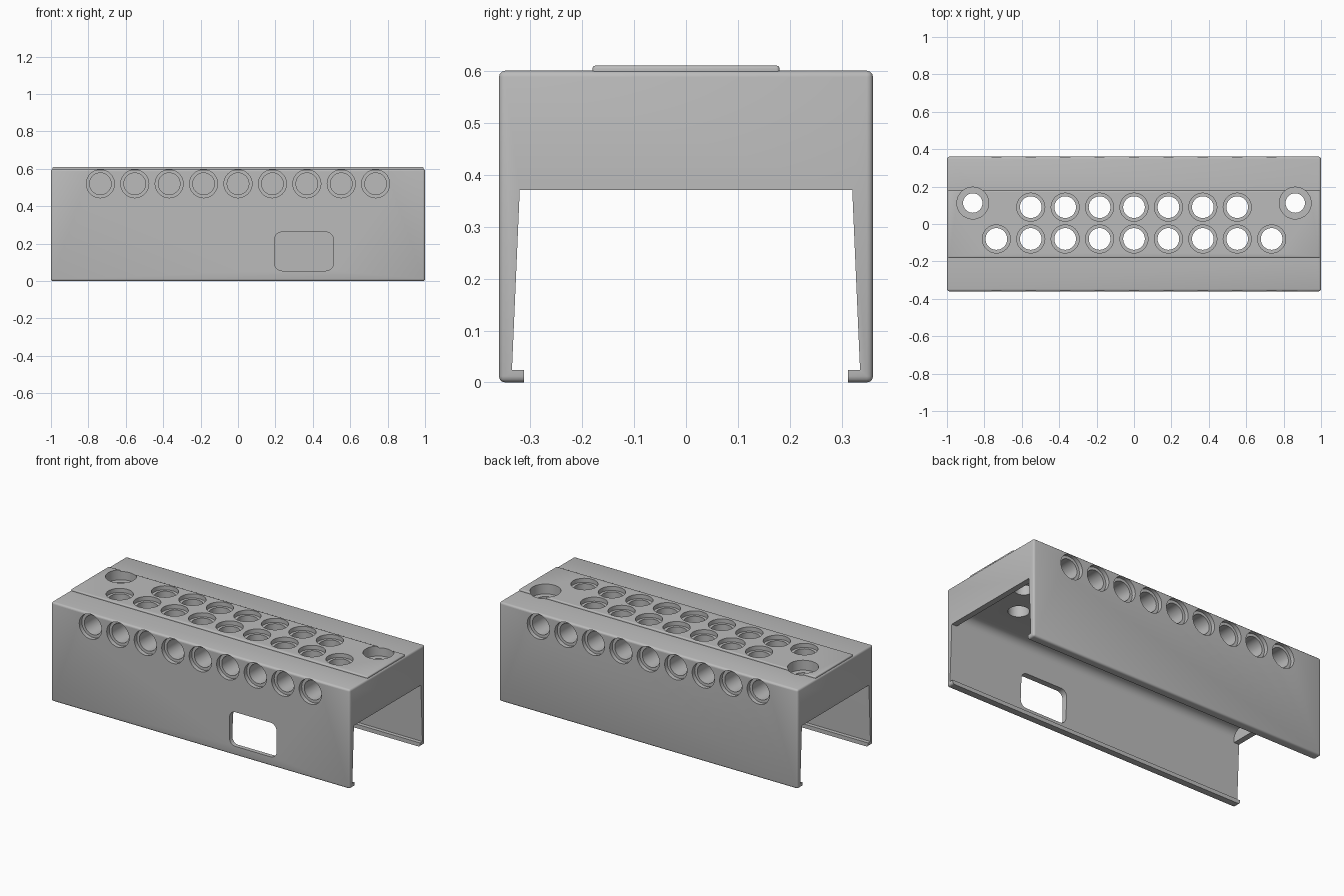
import bpy, bmesh, math
from mathutils import Matrix, Vector

cube = bpy.data.objects.get("Cube")
if cube:
    bpy.data.objects.remove(cube, do_unlink=True)

grey = bpy.data.materials.new("plain_grey")
grey.use_nodes = True
colour = (0.5, 0.5, 0.5, 1)
grey.diffuse_color = colour
grey.node_tree.nodes["Principled BSDF"].inputs["Base Color"].default_value = colour


def make(name, bm):
    bmesh.ops.recalc_face_normals(bm, faces=bm.faces)
    mesh = bpy.data.meshes.new(name)
    bm.to_mesh(mesh)
    bm.free()
    ob = bpy.data.objects.new(name, mesh)
    bpy.context.collection.objects.link(ob)
    mesh.materials.append(grey)
    return ob


def prism(name, points, direction):
    """Close a planar outline and extrude it along a direction."""
    bm = bmesh.new()
    face = bm.faces.new([bm.verts.new(p) for p in points])
    ext = bmesh.ops.extrude_face_region(bm, geom=[face])
    moved = [v for v in ext["geom"] if isinstance(v, bmesh.types.BMVert)]
    bmesh.ops.translate(bm, verts=moved, vec=direction)
    return make(name, bm)


def channel(name, half, length):
    """Mirror a half profile in y/z and run it along x."""
    loop = half + [(-y, z) for y, z in reversed(half)]
    return prism(name, [(-length, y, z) for y, z in loop], (2 * length, 0, 0))


def box(name, size, centre, bevel):
    bm = bmesh.new()
    bmesh.ops.create_cube(bm, size=1)
    bmesh.ops.scale(bm, vec=size, verts=bm.verts)
    bmesh.ops.translate(bm, vec=centre, verts=bm.verts)
    bmesh.ops.bevel(bm, geom=bm.edges[:], offset=bevel, segments=3,
                    profile=0.5, affect='EDGES')
    return make(name, bm)


def arc(cx, cz, r, start, steps=8):
    return [(cx + r * math.cos(a), cz + r * math.sin(a))
            for a in (start + math.pi / 2 * i / steps for i in range(steps + 1))]


def stepped_hole(bm, place, wide, narrow, step, depth, above=0.03, sides=40):
    """Counterbored cutter running down its local -z axis."""
    rings = []
    for r, z in ((wide, above), (wide, -step), (narrow, -step), (narrow, -depth)):
        rings.append([bm.verts.new(place @ Vector((
            r * math.cos(math.tau * i / sides),
            r * math.sin(math.tau * i / sides), z))) for i in range(sides)])
    for low, high in zip(rings, rings[1:]):
        for i in range(sides):
            j = (i + 1) % sides
            bm.faces.new((low[i], low[j], high[j], high[i]))
    bm.faces.new(rings[0])
    bm.faces.new(rings[-1])


def combine(target, tool, operation):
    mod = target.modifiers.new(operation, 'BOOLEAN')
    mod.operation = operation
    mod.solver = 'EXACT'
    mod.object = tool
    bpy.context.view_layer.objects.active = target
    bpy.ops.object.modifier_apply(modifier=mod.name)
    bpy.data.objects.remove(tool, do_unlink=True)


# Outer block with its raised top pad
housing = box("channel_housing", (2, 0.72, 0.6), (0, 0, 0.3), 0.012)
pad = box("top_pad", (1.985, 0.36, 0.1), (0, 0, 0.56), 0.006)
combine(housing, pad, 'UNION')

# Open channel with tapered walls and inward lips
opening = channel("opening", [(0.312, -0.1), (0.312, 0.024), (0.335, 0.024),
                              (0.32, 0.37)], 1.2)
combine(housing, opening, 'DIFFERENCE')

# Deeper ceiling between the two end panels
ceiling = channel("ceiling", [(0.32, 0.36)] + arc(0.27, 0.39, 0.05, 0), 0.965)
combine(housing, ceiling, 'DIFFERENCE')

# Rows of holes in the top, front and back, plus two corner screw holes
pitch = 0.184
bm = bmesh.new()
for y, half_count in ((-0.08, 4), (0.09, 3)):
    for i in range(-half_count, half_count + 1):
        stepped_hole(bm, Matrix.Translation((i * pitch, y, 0.61)),
                     0.075, 0.058, 0.025, 0.3)
for side in (-1, 1):
    turn = Matrix.Rotation(-side * math.pi / 2, 4, 'X')
    for i in range(-4, 5):
        stepped_hole(bm, Matrix.Translation((i * pitch, side * 0.36, 0.52)) @ turn,
                     0.075, 0.058, 0.025, 0.16)
    stepped_hole(bm, Matrix.Translation((side * 0.862, 0.112, 0.61)),
                 0.085, 0.052, 0.06, 0.3)
combine(housing, make("holes", bm), 'DIFFERENCE')

# Rounded window in the front wall
r = 0.04
corners = ((0.51 - r, 0.262 - r), (0.195 + r, 0.262 - r),
           (0.195 + r, 0.055 + r), (0.51 - r, 0.055 + r))
outline = [p for k, (x, z) in enumerate(corners)
           for p in arc(x, z, r, k * math.pi / 2)]
window = prism("window", [(x, -0.5, z) for x, z in outline], (0, 0.3, 0))
combine(housing, window, 'DIFFERENCE')

# Smooth round parts, keep machined edges sharp
bpy.ops.object.select_all(action='DESELECT')
housing.select_set(True)
bpy.context.view_layer.objects.active = housing
bpy.ops.object.shade_smooth_by_angle(angle=math.radians(35))
